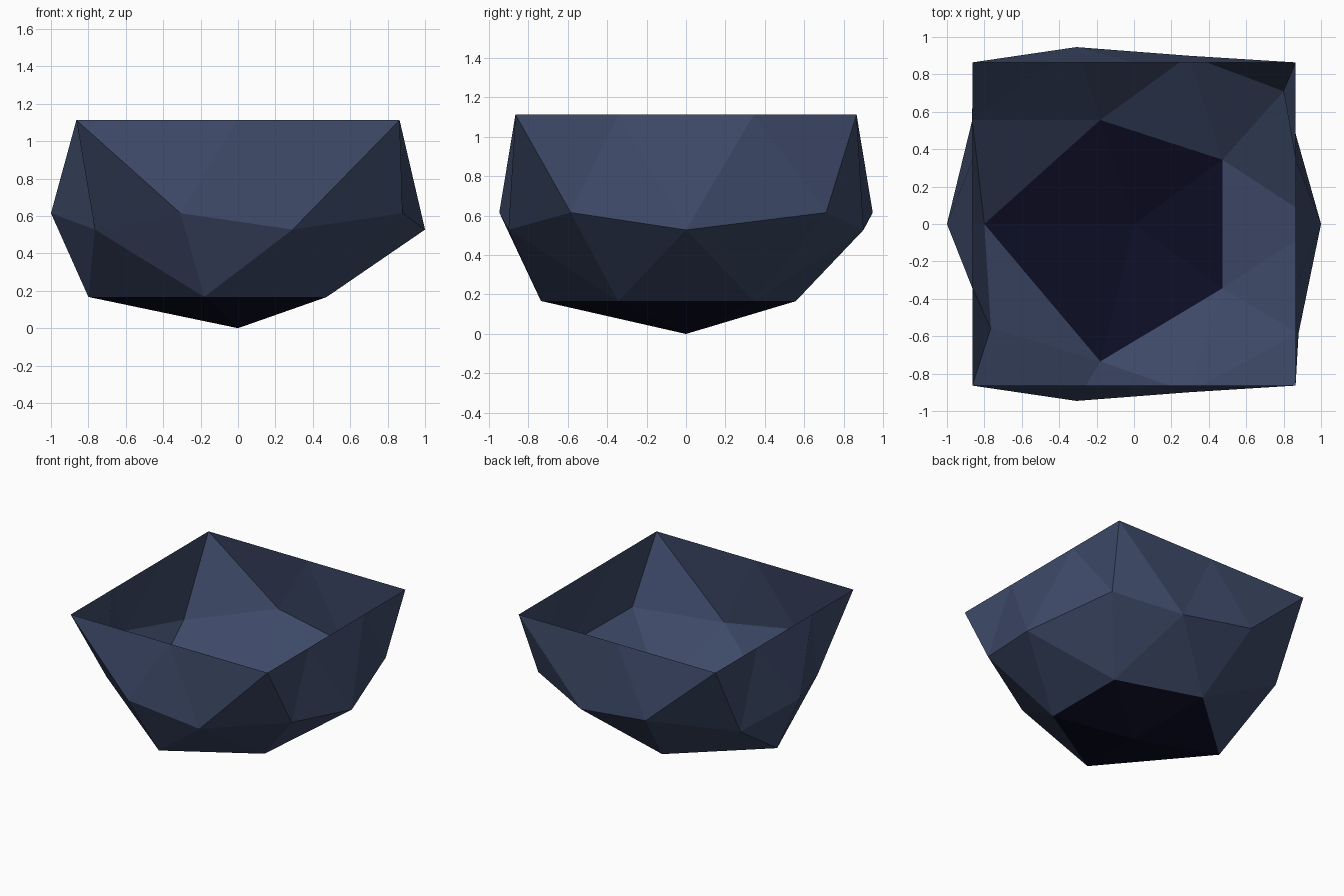
import bpy, bmesh
from mathutils import Vector

if "Cube" in bpy.data.objects:
    bpy.data.objects.remove(bpy.data.objects["Cube"])

R = 1.112      # sphere radius = bowl height
H = 0.864      # half width of the square rim

def material(name, rgb):
    m = bpy.data.materials.new(name)
    m.diffuse_color = (*rgb, 1)
    m.use_nodes = True
    m.node_tree.nodes["Principled BSDF"].inputs["Base Color"].default_value = m.diffuse_color
    return m

# Lower half of a low-poly sphere, standing on its pole
bm = bmesh.new()
bmesh.ops.create_icosphere(bm, subdivisions=2, radius=R)
bmesh.ops.delete(bm, geom=[v for v in bm.verts if v.co.z > 0.01], context='VERTS')
for v in bm.verts:
    v.co.z += R

# Square off the rim: diagonal points become corners, the rest slide onto the sides
for v in bm.verts:
    if v.co.z > R - 0.01:
        x, y = v.co.x, v.co.y
        if abs(y) < 0.5:
            v.co = (H if x > 0 else -H, y, R)
        elif abs(x) > 0.3:
            v.co = (H if x > 0 else -H, H if y > 0 else -H, R)
        else:
            v.co = (0, H if y > 0 else -H, R)

# Hand-pulled points that make the shell irregular: (x, y, z)
pulled = [(-0.80, 0, 0.167), (-0.18, -0.735, 0.167), (1.0, 0, 0.527),
          (0.88, -0.584, 0.615), (0.80, 0.71, 0.615), (-0.865, 0.555, 0.527),
          (-1.0, 0, 0.615)]
for p in pulled:
    p = Vector(p)
    layer = [v for v in bm.verts if abs(v.co.z - p.z) < 0.03]
    min(layer, key=lambda v: (v.co - p).length).co = p

# Dark base: faces touching the lowest point
for f in bm.faces:
    f.smooth = False
    f.material_index = 1 if min(v.co.z for v in f.verts) < 0.05 else 0
bmesh.ops.recalc_face_normals(bm, faces=bm.faces[:])
if sum(f.normal.z for f in bm.faces if f.material_index == 1) > 0:
    bmesh.ops.reverse_faces(bm, faces=bm.faces[:])

mesh = bpy.data.meshes.new("bowl")
bm.to_mesh(mesh)
bm.free()
mesh.materials.append(material("slate blue", (0.048, 0.068, 0.140)))
mesh.materials.append(material("dark navy", (0.004, 0.004, 0.018)))
bpy.context.collection.objects.link(bpy.data.objects.new("bowl", mesh))
